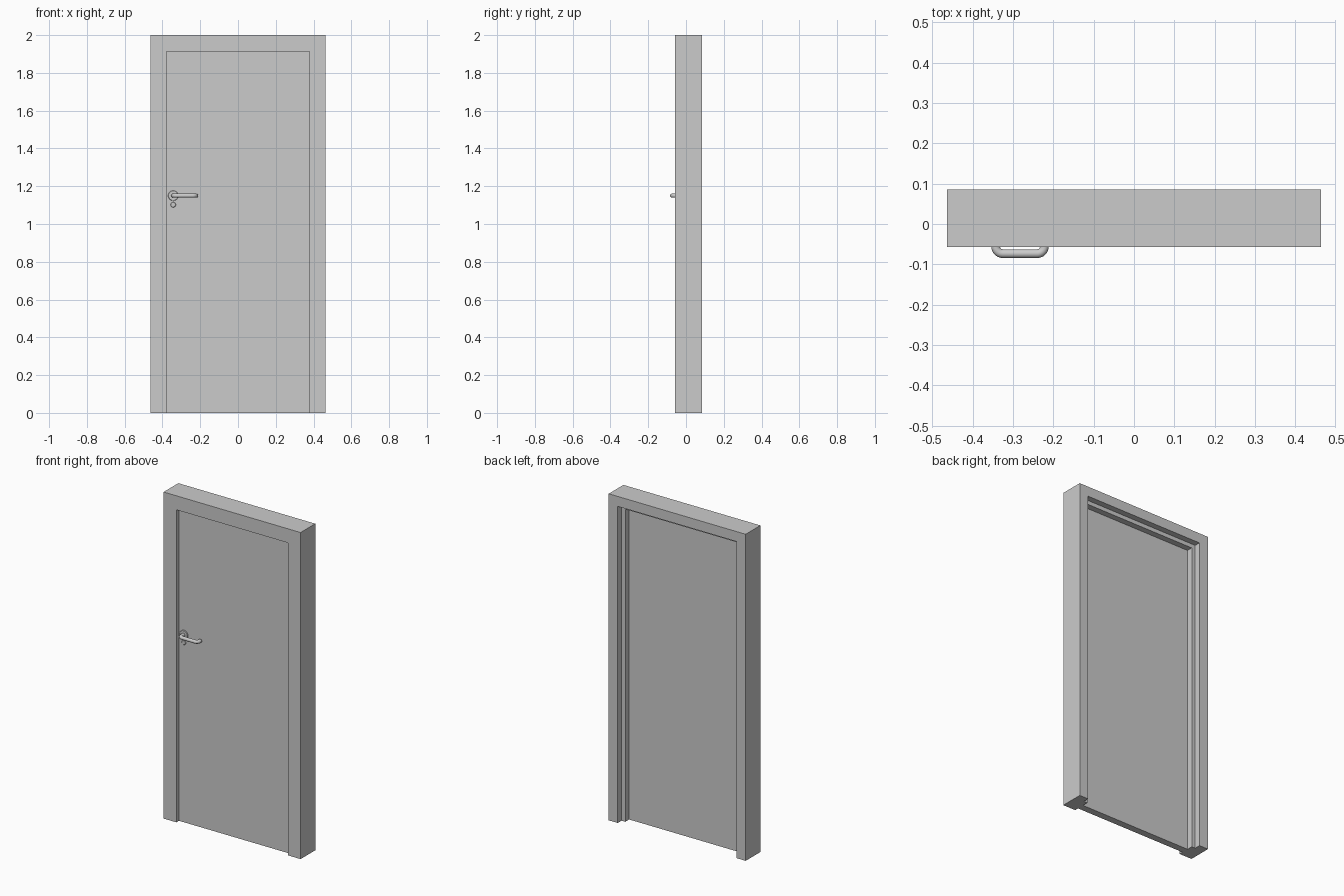
import bpy
import bmesh
import math
from mathutils import Vector

cube = bpy.data.objects.get("Cube")
if cube:
    bpy.data.objects.remove(cube, do_unlink=True)

GREY = (0.6, 0.6, 0.6, 1.0)
mat = bpy.data.materials.new("light grey")
mat.use_nodes = True
mat.diffuse_color = GREY
mat.node_tree.nodes["Principled BSDF"].inputs["Base Color"].default_value = GREY


def finish(name, bm, smooth=False):
    """Turn a bmesh into a named, coloured object."""
    bmesh.ops.recalc_face_normals(bm, faces=bm.faces[:])
    me = bpy.data.meshes.new(name)
    bm.to_mesh(me)
    bm.free()
    me.materials.append(mat)
    ob = bpy.data.objects.new(name, me)
    bpy.context.collection.objects.link(ob)
    if smooth:
        bpy.ops.object.select_all(action="DESELECT")
        ob.select_set(True)
        bpy.context.view_layer.objects.active = ob
        bpy.ops.object.shade_smooth_by_angle(angle=math.radians(40))
    return ob


def loft(name, rings, smooth=False):
    """Join successive closed rings with quads and cap both ends."""
    bm = bmesh.new()
    loops = [[bm.verts.new(p) for p in ring] for ring in rings]
    n = len(loops[0])
    for a, b in zip(loops, loops[1:]):
        for i in range(n):
            j = (i + 1) % n
            bm.faces.new((a[i], a[j], b[j], b[i]))
    bm.faces.new(loops[0])
    bm.faces.new(loops[-1])
    return finish(name, bm, smooth)


def disc(name, x, z, radius, y_front, y_back, sides=32):
    """Round plate facing the front, with a small chamfered rim."""
    rings = []
    for r, y in ((radius, y_back), (radius, y_front + 0.002), (radius - 0.002, y_front)):
        rings.append([(x + r * math.cos(t), y, z + r * math.sin(t))
                      for t in (2 * math.pi * i / sides for i in range(sides))])
    return loft(name, rings, True)


# Overall sizes
HALF_W, HEIGHT = 0.464, 2.0
FRONT, BACK = -0.057, 0.085
DOOR_FRONT, DOOR_BACK = -0.032, 0.011
JAMB = 0.086

# Frame: stepped section (inset from outside, depth) mitred round three sides
section = [(0, FRONT), (JAMB, FRONT), (JAMB, 0.048), (0.061, 0.048), (0.061, BACK), (0, BACK)]
corners = [(-1, False), (-1, True), (1, True), (1, False)]
loft("door_frame", [[(s * (HALF_W - d), y, HEIGHT - d if top else 0) for d, y in section]
                    for s, top in corners])

# Door leaf
w, top = HALF_W - JAMB, HEIGHT - JAMB
loft("door_leaf", [[(-w, y, 0), (w, y, 0), (w, y, top), (-w, y, top)]
                   for y in (DOOR_FRONT, DOOR_BACK)])

# Lever handle: round bar bent at both ends, swept in a level plane
HX, HZ, END_X = -0.343, 1.15, -0.222
BAR_Y, BAR_R, BEND = -0.0735, 0.0108, 0.018
path = [(HX, DOOR_FRONT + 0.002)]
for cx, a0 in ((HX + BEND, math.pi), (END_X - BEND, 1.5 * math.pi)):
    for i in range(9):
        t = a0 + i * math.pi / 16
        path.append((cx + BEND * math.cos(t), BAR_Y + BEND + BEND * math.sin(t)))
path.append((END_X, -0.048))
rings = []
for i, (x, y) in enumerate(path):
    before, after = path[max(i - 1, 0)], path[min(i + 1, len(path) - 1)]
    tangent = Vector((after[0] - before[0], after[1] - before[1])).normalized()
    ring = []
    for k in range(16):
        a = 2 * math.pi * k / 16
        side = BAR_R * math.cos(a)
        ring.append((x - tangent.y * side, y + tangent.x * side, HZ + BAR_R * math.sin(a)))
    rings.append(ring)
loft("lever_handle", rings, True)

# Rose behind the lever, and the lock cover below it
disc("handle_rose", HX, HZ, 0.027, DOOR_FRONT - 0.006, DOOR_FRONT + 0.002)
disc("lock_cover", HX, 1.102, 0.014, DOOR_FRONT - 0.005, DOOR_FRONT + 0.002)
